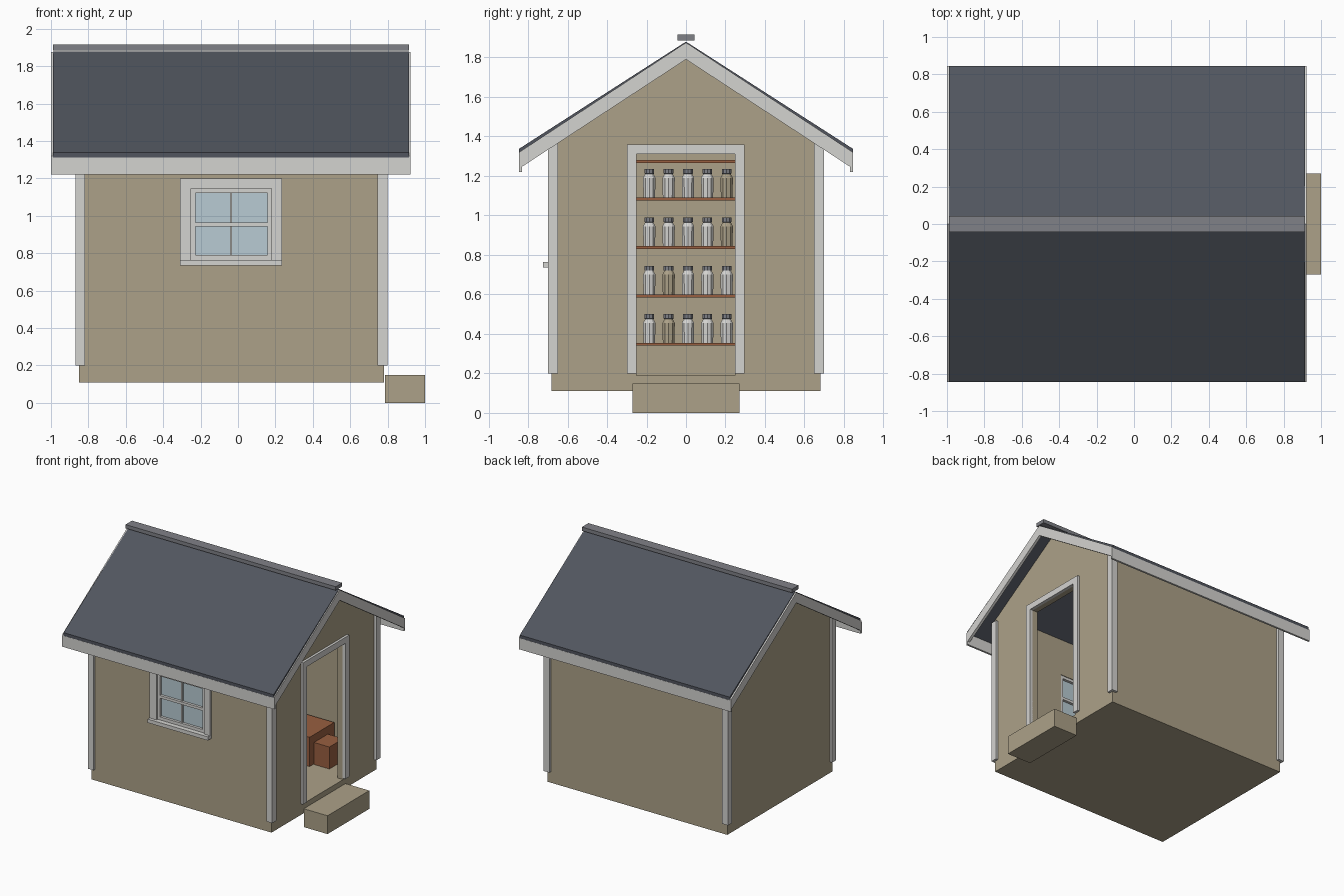
import bpy, bmesh, math

if "Cube" in bpy.data.objects:
    bpy.data.objects.remove(bpy.data.objects["Cube"])


def srgb(r, g, b):
    def f(c):
        c /= 255
        return c / 12.92 if c < 0.04045 else ((c + 0.055) / 1.055) ** 2.4
    return (f(r), f(g), f(b), 1)


def material(name, *rgb):
    m = bpy.data.materials.new(name)
    m.diffuse_color = srgb(*rgb)
    m.use_nodes = True
    m.node_tree.nodes["Principled BSDF"].inputs["Base Color"].default_value = m.diffuse_color
    return m


TAN = material("tan_siding", 172, 161, 136)
TRIM = material("pale_trim", 212, 211, 208)
SLATE = material("slate_roof", 81, 85, 94)
GREY = material("ridge_grey", 128, 129, 135)
WOOD = material("brown_wood", 152, 95, 64)
GLASS = material("pale_blue_glass", 184, 203, 211)


def finish(name, bm, *mats):
    bmesh.ops.recalc_face_normals(bm, faces=bm.faces)
    me = bpy.data.meshes.new(name)
    bm.to_mesh(me)
    bm.free()
    for m in mats:
        me.materials.append(m)
    ob = bpy.data.objects.new(name, me)
    bpy.context.collection.objects.link(ob)
    return ob


def extrude(name, mat, profile, x0, x1):
    """Extrude a (y, z) outline along x."""
    bm = bmesh.new()
    f = bm.faces.new([bm.verts.new((x0, y, z)) for y, z in profile])
    r = bmesh.ops.extrude_face_region(bm, geom=[f])
    verts = [v for v in r["geom"] if isinstance(v, bmesh.types.BMVert)]
    bmesh.ops.translate(bm, verts=verts, vec=(x1 - x0, 0, 0))
    return finish(name, bm, mat)


def box(name, mat, x0, x1, y0, y1, z0, z1):
    return extrude(name, mat, [(y0, z0), (y1, z0), (y1, z1), (y0, z1)], x0, x1)


def cut(target, cutter):
    cutter.hide_render = True
    cutter.hide_viewport = True
    cutter.display_type = 'WIRE'
    m = target.modifiers.new(cutter.name, 'BOOLEAN')
    m.operation = 'DIFFERENCE'
    m.solver = 'EXACT'
    m.object = cutter


SLOPE = 0.642


def roof_z(y, drop=0):
    return 1.88 - SLOPE * abs(y) - drop


def gable(half, base, drop):
    return [(-half, base), (half, base), (half, roof_z(half, drop)),
            (0, roof_z(0, drop)), (-half, roof_z(half, drop))]


# Hollow walls with floor, door opening and window opening
walls = extrude("walls", TAN, gable(0.68, 0.11, 0.025), -0.85, 0.78)
cut(walls, extrude("room_cutter", TAN, gable(0.63, 0.19, -0.10), -0.80, 0.73))
cut(walls, box("door_cutter", TAN, 0.65, 0.90, -0.25, 0.247, 0.19, 1.31))
cut(walls, box("window_cutter", TAN, -0.25, 0.18, -0.80, -0.55, 0.765, 1.145))

# Roof slab, ridge cap, rake boards and eave fascia
E = 0.845
extrude("roof", SLATE, [(-E, roof_z(E)), (0, roof_z(0)), (E, roof_z(E)),
                        (E, roof_z(E, 0.03)), (0, roof_z(0, 0.03)), (-E, roof_z(E, 0.03))],
        -0.988, 0.914)
box("ridge_cap", GREY, -0.99, 0.914, -0.042, 0.042, 1.885, 1.915)
for side, x0, x1 in (("left", -1.0, -0.978), ("right", 0.9, 0.922)):
    extrude(side + "_rake_board", TRIM,
            [(-E, 1.32), (0, 1.875), (E, 1.32), (E, 1.237), (0, 1.79), (-E, 1.237)], x0, x1)
for side, s in (("front", -1), ("back", 1)):
    ya, yb = sorted((s * 0.83, s * 0.846))
    box(side + "_fascia", TRIM, -1.0, 0.922, ya, yb, 1.22, 1.312)

# Corner boards
for xn, x0 in (("left", -0.87), ("right", 0.747)):
    for yn, y0 in (("front", -0.70), ("back", 0.647)):
        box(f"{yn}_{xn}_corner_board", TRIM, x0, x0 + 0.053, y0, y0 + 0.053, 0.2, 1.39)

# Door casing and step
extrude("door_casing", TRIM, [(-0.30, 0.2), (-0.30, 1.36), (0.297, 1.36), (0.297, 0.2),
                              (0.247, 0.2), (0.247, 1.31), (-0.25, 1.31), (-0.25, 0.2)],
        0.775, 0.80)
box("door_step", TAN, 0.785, 1.0, -0.27, 0.27, 0, 0.15)

# Window casing and sill
for name, x0, x1, z0, z1 in (("left_casing", -0.31, -0.25, 0.765, 1.2),
                             ("right_casing", 0.18, 0.235, 0.765, 1.2),
                             ("head_casing", -0.25, 0.18, 1.145, 1.2)):
    box("window_" + name, TRIM, x0, x1, -0.70, -0.675, z0, z1)
box("window_sill", TRIM, -0.31, 0.235, -0.725, -0.675, 0.735, 0.765)

# Sash bars and glass
for name, x0, x1, z0, z1 in (("left_stile", -0.25, -0.228, 0.765, 1.145),
                             ("right_stile", 0.158, 0.18, 0.765, 1.145),
                             ("top_rail", -0.228, 0.158, 1.123, 1.145),
                             ("bottom_rail", -0.228, 0.158, 0.765, 0.79),
                             ("meeting_rail", -0.228, 0.158, 0.943, 0.965)):
    box("sash_" + name, TRIM, x0, x1, -0.685, -0.635, z0, z1)
for name, z0, z1 in (("lower", 0.79, 0.943), ("upper", 0.965, 1.123)):
    box(name + "_sash_mullion", TRIM, -0.043, -0.031, -0.675, -0.645, z0, z1)
box("window_glass", GLASS, -0.24, 0.17, -0.664, -0.656, 0.775, 1.135)

# Storage shelves on the far wall
SHELVES = (0.355, 0.60, 0.845, 1.09)
for i, z in enumerate(SHELVES + (1.28,)):
    box(f"shelf_{i + 1}", WOOD, -0.80, -0.69, -0.60, 0.60, z - 0.015, z)
for side, y in (("front", -0.615), ("back", 0.6)):
    box(side + "_shelf_upright", WOOD, -0.80, -0.69, y, y + 0.015, 0.19, 1.28)


def jar(name, mat):
    """Ten-sided turned jar with a grey lid."""
    rings = [(0.031, 0), (0.033, 0.10), (0.022, 0.12), (0.026, 0.122), (0.026, 0.145)]
    bm = bmesh.new()
    n = 10
    loops = [[bm.verts.new((r * math.cos(math.tau * k / n), r * math.sin(math.tau * k / n), z))
              for k in range(n)] for r, z in rings]
    for j, (a, b) in enumerate(zip(loops, loops[1:])):
        for k in range(n):
            f = bm.faces.new((a[k], a[(k + 1) % n], b[(k + 1) % n], b[k]))
            f.material_index = int(j >= 2)
    bm.faces.new(loops[0])
    bm.faces.new(loops[-1]).material_index = 1
    return finish(name, bm, mat, GREY)


# Rows of jars, mostly pale with an occasional tan one
pale, tan = jar("pale_jar", TRIM), jar("tan_jar", TAN)
for row, z in enumerate(SHELVES):
    for k in range(-6, 6):
        tan_here = k == (2 if row >= 2 else -1)
        ob = bpy.data.objects.new(f"jar_{row + 1}_{k + 7}", (tan if tan_here else pale).data)
        ob.location = (-0.745, 0.01 + 0.098 * k, z)
        bpy.context.collection.objects.link(ob)
for ob in (pale, tan):
    bpy.data.objects.remove(ob)

# Wooden crates by the back wall
box("large_crate", WOOD, 0.08, 0.445, 0.29, 0.61, 0.19, 0.43)
box("small_crate", WOOD, 0.45, 0.59, 0.34, 0.52, 0.19, 0.37)
